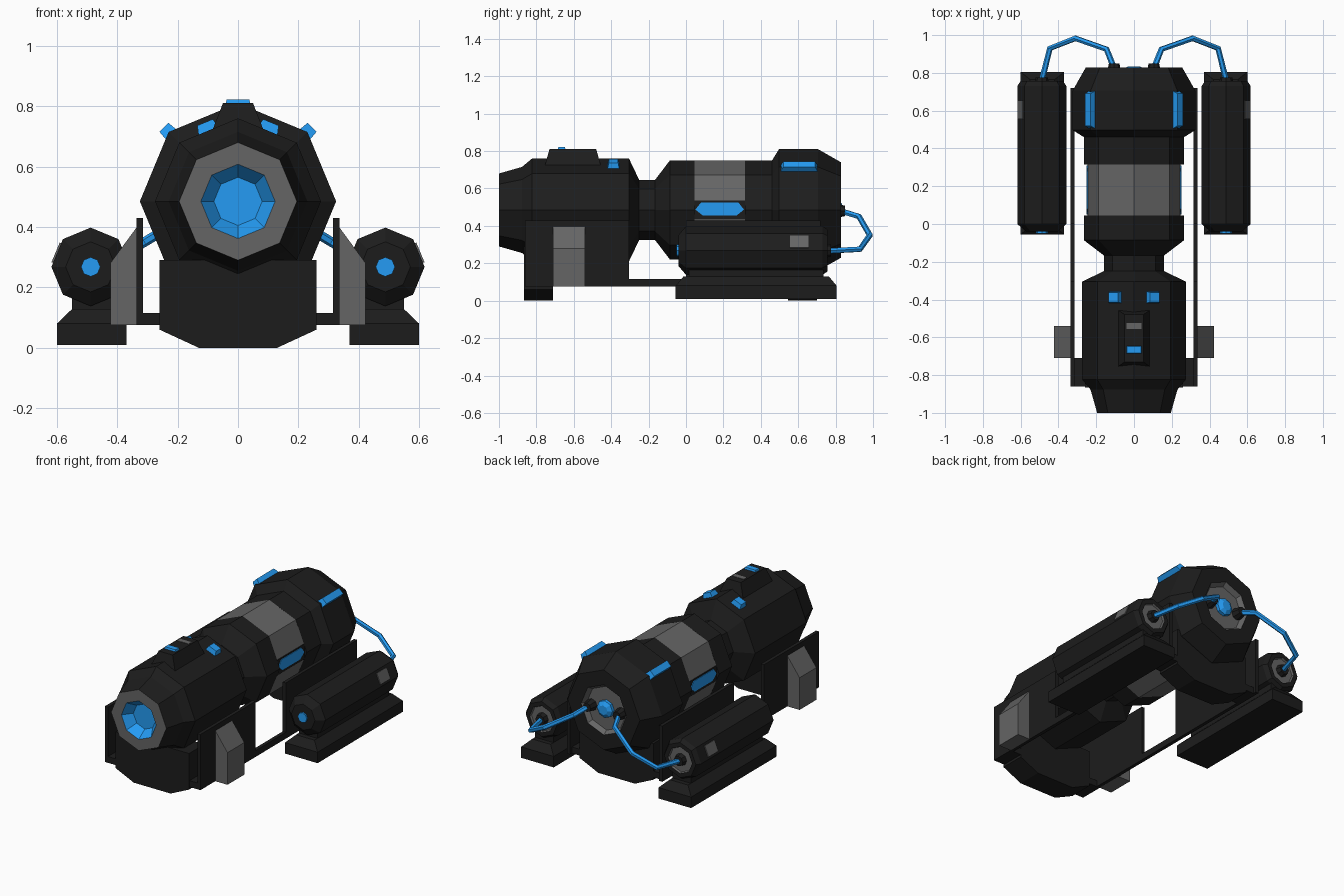
import bpy, bmesh, math
from mathutils import Matrix, Vector

if "Cube" in bpy.data.objects:
    bpy.data.objects.remove(bpy.data.objects["Cube"])


def material(name, rgb):
    m = bpy.data.materials.new(name)
    m.diffuse_color = (*rgb, 1)
    m.use_nodes = True
    m.node_tree.nodes["Principled BSDF"].inputs["Base Color"].default_value = m.diffuse_color
    return m


BLACK = material("black", (0.012, 0.012, 0.012))
GREY = material("grey", (0.13, 0.13, 0.13))
BLUE = material("blue", (0.018, 0.33, 0.9))
AXIS_Z = 0.485          # height of the main barrel axis
POD_X, POD_Z = 0.488, 0.268


def finish(name, bm, mats, mirror=False):
    bmesh.ops.recalc_face_normals(bm, faces=bm.faces)
    me = bpy.data.meshes.new(name)
    bm.to_mesh(me)
    bm.free()
    for m in mats:
        me.materials.append(m)
    ob = bpy.data.objects.new(name, me)
    bpy.context.collection.objects.link(ob)
    if mirror:
        ob.modifiers.new("mirror", 'MIRROR')
    return ob


def lathe(name, profile, mats, x=0, z=AXIS_Z, mirror=False):
    """Octagonal turning along y; profile is (y, radius, material index)."""
    bm = bmesh.new()
    rings = [[bm.verts.new((x + r * math.cos(k * math.pi / 4), y,
                            z + r * math.sin(k * math.pi / 4))) for k in range(8)]
             for y, r, _ in profile]
    for i, (a, b) in enumerate(zip(rings, rings[1:])):
        for k in range(8):
            n = (k + 1) % 8
            bm.faces.new((a[k], a[n], b[n], b[k])).material_index = profile[i + 1][2]
    bm.faces.new(rings[0]).material_index = profile[0][2]
    bm.faces.new(rings[-1]).material_index = profile[-1][2]
    return finish(name, bm, mats, mirror)


def prism(name, pts, axis, a, b, mat, mirror=False):
    """Extrude an outline: (x, z) along y, or (y, z) along x."""
    bm = bmesh.new()
    put = (lambda p, t: (p[0], t, p[1])) if axis == 'y' else (lambda p, t: (t, p[0], p[1]))
    r0 = [bm.verts.new(put(p, a)) for p in pts]
    r1 = [bm.verts.new(put(p, b)) for p in pts]
    bm.faces.new(r0)
    bm.faces.new(r1)
    for i in range(len(pts)):
        j = (i + 1) % len(pts)
        bm.faces.new((r0[i], r0[j], r1[j], r1[i]))
    return finish(name, bm, [mat], mirror)


def frustum(name, loc, base, top, h, mat, tilt=0, mirror=False):
    """Tapered block rising from loc, leaning by tilt degrees toward +x."""
    bm = bmesh.new()
    bmesh.ops.create_cube(bm, size=1)
    M = Matrix.Translation(Vector(loc)) @ Matrix.Rotation(math.radians(tilt), 4, 'Y')
    for v in bm.verts:
        w, d = top if v.co.z > 0 else base
        v.co = M @ Vector((v.co.x * w, v.co.y * d, h if v.co.z > 0 else 0))
    return finish(name, bm, [mat], mirror)


# Main barrel: front lens and muzzle, waist, mid section, tail, recessed rear face
lathe("front_barrel", [
    (-0.94, 0.08, 2), (-1.0, 0.123, 2), (-1.0, 0.195, 1), (-0.877, 0.23, 0),
    (-0.823, 0.275, 0), (-0.305, 0.275, 0), (-0.25, 0.16, 0), (-0.166, 0.16, 0),
    (-0.086, 0.265, 0), (0.045, 0.265, 0)], [BLACK, GREY, BLUE])
lathe("tail_barrel", [
    (0.315, 0.265, 0), (0.46, 0.265, 0), (0.497, 0.325, 0), (0.706, 0.325, 0),
    (0.829, 0.255, 0), (0.829, 0.16, 0), (0.80, 0.14, 1)], [BLACK, GREY])
lathe("rear_light", [(0.79, 0.055, 0), (0.82, 0.055, 0), (0.835, 0.03, 0)], [BLUE])

# Grey mid band with flattened sides carrying a dark panel and a blue light
half = [(0.245, -0.048), (0.245, 0.048), (0.187, 0.187), (0, 0.265)]
band = half + [(-x, z) for x, z in half[2::-1]] + [(-0.187, -0.187), (0, -0.265), (0.187, -0.187)]
prism("mid_band", [(x, z + AXIS_Z) for x, z in band], 'y', 0.045, 0.315, GREY)
prism("side_panel", [(0.045, 0.437), (0.315, 0.437), (0.315, 0.535), (0.045, 0.535)],
      'x', 0.23, 0.247, BLACK, True)
prism("side_light", [(0.05, 0.487), (0.09, 0.455), (0.27, 0.455), (0.31, 0.487),
                     (0.28, 0.525), (0.08, 0.525)], 'x', 0.23, 0.251, BLUE, True)

# Sight block on top with a blue marker and a grey slot
frustum("sight_block", (0, -0.605, 0.72), (0.17, 0.30), (0.10, 0.25), 0.09, BLACK)
frustum("sight_marker", (0, -0.665, 0.79), (0.09, 0.05), (0.075, 0.035), 0.032, BLUE)
frustum("sight_slot", (0, -0.54, 0.80), (0.08, 0.03), (0.08, 0.03), 0.012, GREY)

# Blue lamps on the upper facets and on the tail shoulders
frustum("top_lamp", (0.092, -0.388, 0.705), (0.08, 0.07), (0.055, 0.05), 0.045, BLUE, 22.5, True)
frustum("shoulder_lamp", (0.212, 0.605, 0.697), (0.05, 0.21), (0.042, 0.17), 0.047, BLUE, 45, True)

# Cradles under the front and the tail, with a low cross bar at the front
cradle = [(-0.26, 0.29), (-0.26, 0.06), (-0.13, 0), (0.13, 0), (0.26, 0.06), (0.26, 0.29)]
prism("front_cradle", cradle, 'y', -0.865, -0.71, BLACK)
prism("rear_cradle", cradle, 'y', 0.545, 0.70, BLACK)
for name, a, b in (("front_cross_bar", -0.86, -0.71), ("rear_cross_bar", 0.55, 0.70)):
    prism(name, [(-0.32, 0.075), (0.32, 0.075), (0.32, 0.115), (-0.32, 0.115)], 'y', a, b, BLACK)

# Side frame: front plate, low rail and rear plate as one outline
prism("side_frame", [(-0.86, 0.075), (0.72, 0.075), (0.72, 0.43), (0.0, 0.43), (0.0, 0.115),
                     (-0.305, 0.115), (-0.305, 0.43), (-0.86, 0.43)],
      'x', 0.315, 0.337, BLACK, True)
prism("side_wedge", [(0.335, 0.075), (0.423, 0.075), (0.423, 0.28), (0.335, 0.40)],
      'y', -0.71, -0.54, GREY, True)

# Side pods: octagonal tanks with blue nose, grey rear face and label plate
lathe("pod_tank", [(-0.04, 0.05, 0), (-0.04, 0.083, 0), (0.0, 0.13, 0), (0.73, 0.13, 0),
                   (0.757, 0.112, 0), (0.757, 0.085, 0), (0.745, 0.08, 1)],
      [BLACK, GREY], POD_X, POD_Z, True)
lathe("pod_nose_light", [(-0.05, 0.032, 0), (-0.03, 0.032, 0)], [BLUE], POD_X, POD_Z, True)
lathe("pod_hose_socket", [(0.74, 0.04, 0), (0.775, 0.032, 0)], [BLACK], POD_X, POD_Z, True)
frustum("pod_plate", (0.595, 0.605, 0.312), (0.07, 0.10), (0.07, 0.10), 0.01, GREY, 67.5, True)

# Pod stands: flat foot, sloped shoulder, short neck
frustum("pod_foot", (0.485, 0.375, 0.01), (0.23, 0.86), (0.23, 0.86), 0.07, BLACK, 0, True)
frustum("pod_shoulder", (0.485, 0.375, 0.08), (0.23, 0.86), (0.13, 0.78), 0.048, BLACK, 0, True)
frustum("pod_neck", (0.485, 0.375, 0.128), (0.13, 0.72), (0.13, 0.72), 0.05, BLACK, 0, True)

# Blue hoses from the tail to the pods
lathe("tail_hose_socket", [(0.79, 0.04, 0), (0.85, 0.028, 0)], [BLACK], 0.105, AXIS_Z - 0.005, True)
path = [(0.10, 0.81, 0.485), (0.145, 0.925, 0.45), (0.31, 0.983, 0.35),
        (0.445, 0.93, 0.275), (0.488, 0.76, 0.266)]
cu = bpy.data.curves.new("hose", 'CURVE')
cu.dimensions = '3D'
cu.bevel_depth = 0.016
cu.bevel_resolution = 1
cu.use_fill_caps = True
sp = cu.splines.new('POLY')
sp.points.add(len(path) - 1)
for p, co in zip(sp.points, path):
    p.co = (*co, 1)
sp.use_smooth = False
cu.materials.append(BLUE)
hose = bpy.data.objects.new("hose", cu)
bpy.context.collection.objects.link(hose)
hose.modifiers.new("mirror", 'MIRROR')
